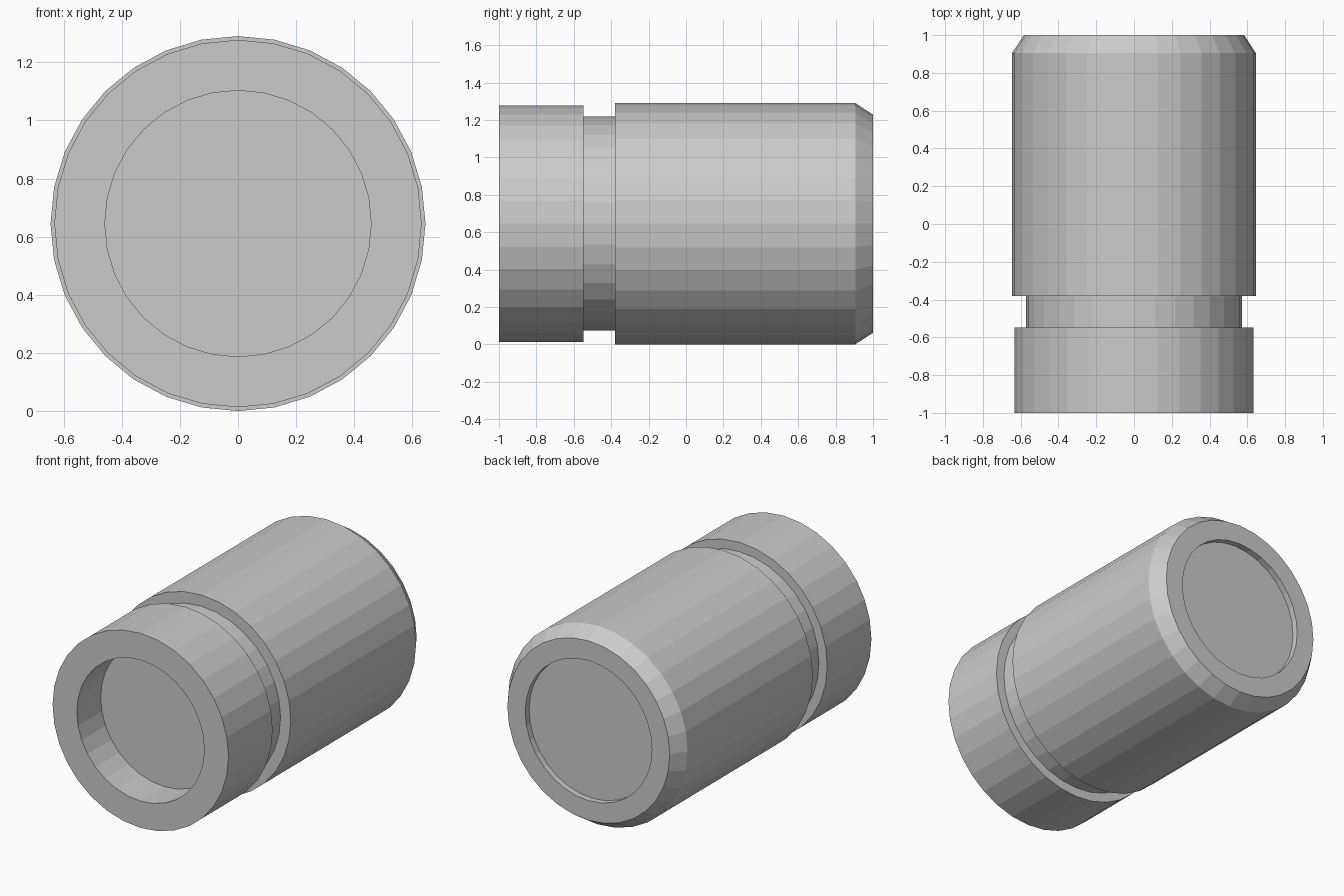
import bpy, bmesh
from math import sin, cos, tau

if "Cube" in bpy.data.objects:
    bpy.data.objects.remove(bpy.data.objects["Cube"])

SIDES = 32
AXIS_Z = 0.645


def lathe(name, profile):
    """Revolve (radius, y) points about the y axis and cap both ends."""
    bm = bmesh.new()
    rings = []
    for r, y in profile:
        rings.append([bm.verts.new((r * cos(tau * i / SIDES), y, r * sin(tau * i / SIDES)))
                      for i in range(SIDES)])
    for a, b in zip(rings, rings[1:]):
        for i in range(SIDES):
            j = (i + 1) % SIDES
            bm.faces.new((a[i], a[j], b[j], b[i]))
    bm.faces.new(rings[0])
    bm.faces.new(rings[-1])
    bmesh.ops.recalc_face_normals(bm, faces=bm.faces)
    mesh = bpy.data.meshes.new(name)
    bm.to_mesh(mesh)
    bm.free()
    obj = bpy.data.objects.new(name, mesh)
    obj.location.z = AXIS_Z
    bpy.context.collection.objects.link(obj)
    return obj


# One closed turned body, from the front recess floor to the rear recess floor
lathe("cylinder_body", [
    (0.458, -0.755), (0.458, -1.0),      # deep front recess
    (0.632, -1.0), (0.632, -0.547),      # front collar
    (0.572, -0.547), (0.572, -0.38),     # groove
    (0.645, -0.38), (0.645, 0.905),      # main barrel
    (0.583, 1.0),                        # rear chamfer
    (0.455, 1.0), (0.455, 0.96),         # shallow rear recess
])
